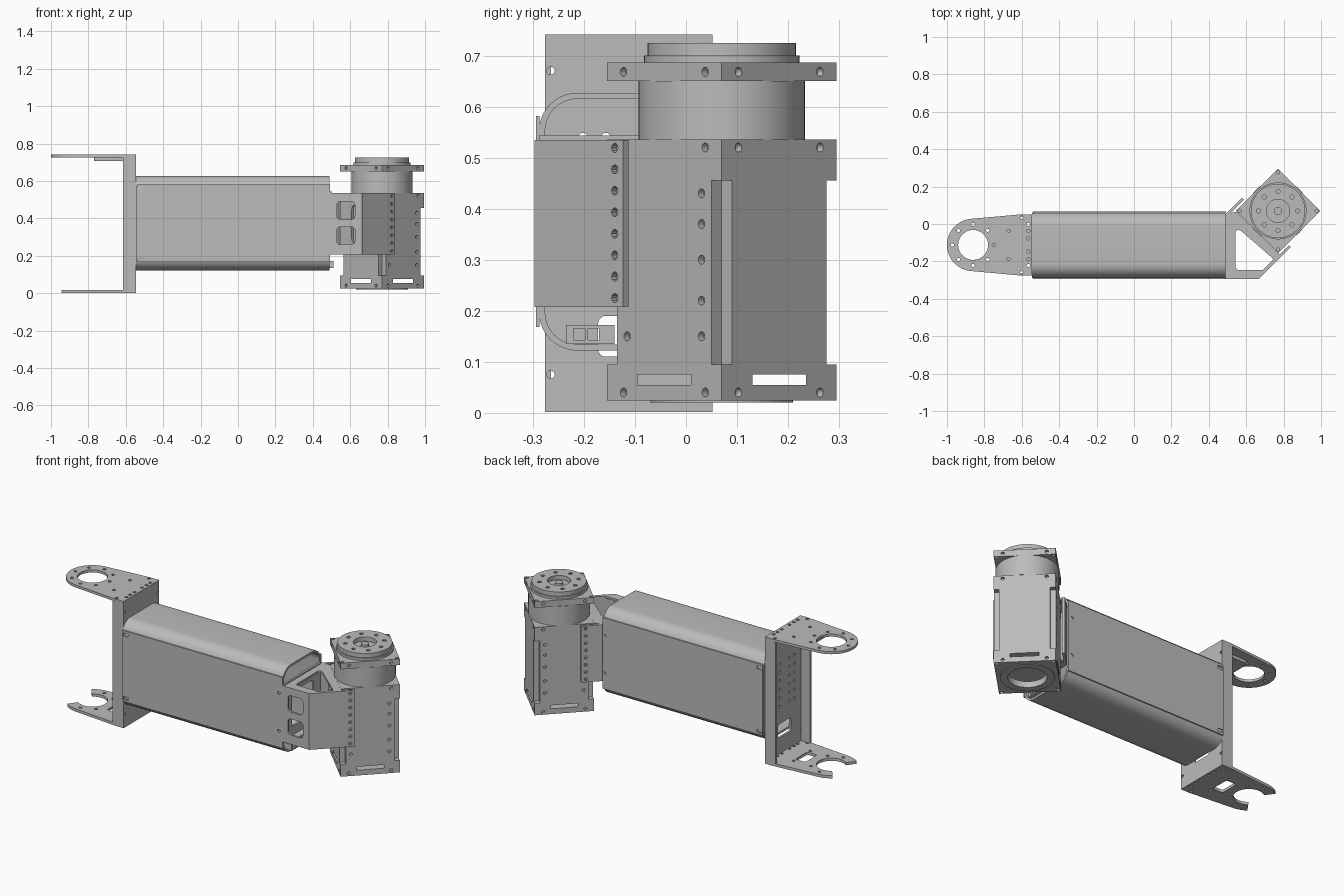
import bpy, bmesh
from math import sin, cos, pi, radians, sqrt
from mathutils import Matrix, Vector

if "Cube" in bpy.data.objects:
    bpy.data.objects.remove(bpy.data.objects["Cube"])

grey = bpy.data.materials.new("machined_grey")
grey.use_nodes = True
COLOR = (0.5, 0.5, 0.5, 1)
grey.diffuse_color = COLOR
grey.node_tree.nodes["Principled BSDF"].inputs["Base Color"].default_value = COLOR


def link(name, data):
    obj = bpy.data.objects.new(name, data)
    bpy.context.collection.objects.link(obj)
    return obj


def baked(obj):
    """Mesh of an object with its modifiers or curve fill applied."""
    deps = bpy.context.evaluated_depsgraph_get()
    return bpy.data.meshes.new_from_object(obj.evaluated_get(deps))


# Outlines
def arc(cx, cy, r, a0, a1, n=24):
    steps = [radians(a0 + (a1 - a0) * i / n) for i in range(n + 1)]
    return [(cx + r * cos(a), cy + r * sin(a)) for a in steps]


def circle(cx, cy, r, n=48):
    return arc(cx, cy, r, 0, 360, n)[:-1]


def dot(cx, cy, r=0.009):
    return circle(cx, cy, r, 10)


def rect(x0, x1, y0, y1, r=0.0):
    if not r:
        return [(x0, y0), (x1, y0), (x1, y1), (x0, y1)]
    return (arc(x1 - r, y1 - r, r, 0, 90, 10) + arc(x0 + r, y1 - r, r, 90, 180, 10)
            + arc(x0 + r, y0 + r, r, 180, 270, 10) + arc(x1 - r, y0 + r, r, 270, 360, 10))


def plate(name, loops, start, depth, turn=None, origin=(0, 0)):
    """Extrude an outline with holes: flat when turn is None, else upright along that angle."""
    cu = bpy.data.curves.new(name, 'CURVE')
    cu.dimensions, cu.fill_mode, cu.extrude = '2D', 'BOTH', depth / 2
    for pts in loops:
        sp = cu.splines.new('POLY')
        sp.points.add(len(pts) - 1)
        for p, (x, y) in zip(sp.points, pts):
            p.co = (x, y, 0, 1)
        sp.use_cyclic_u = True
    tmp = link(name + "_outline", cu)
    me = baked(tmp)
    bpy.data.objects.remove(tmp)
    mat = Matrix.Translation((0, 0, start + depth / 2))
    if turn is not None:
        a = radians(turn)
        basis = Matrix(((cos(a), 0, sin(a)), (sin(a), 0, -cos(a)), (0, 1, 0))).to_4x4()
        mat = Matrix.Translation((*origin, 0)) @ basis @ mat
    bm = bmesh.new()
    bm.from_mesh(me)
    bmesh.ops.remove_doubles(bm, verts=bm.verts, dist=1e-5)
    bmesh.ops.transform(bm, matrix=mat, verts=bm.verts)
    bmesh.ops.recalc_face_normals(bm, faces=bm.faces)
    bm.to_mesh(me)
    bm.free()
    me.materials.clear()
    me.materials.append(grey)
    me.name = name
    return link(name, me)


# Fork plates
FX, FY = -0.86, -0.112
root = [(-0.6, FY - 0.164), (-0.545, FY - 0.164), (-0.545, FY + 0.164), (-0.6, FY + 0.164)]
pins = [dot(-0.565, FY + s * k) for k in (0.035, 0.075, 0.11) for s in (-1, 1)]
pins += [dot(x, FY + s * k) for x, k in ((-0.6, 0.148), (-0.67, 0.075)) for s in (-1, 1)]
ring = [dot(FX + 0.11 * cos(i * pi / 4), FY + 0.11 * sin(i * pi / 4)) for i in range(8)]
plate("upper_fork_plate", [arc(FX, FY, 0.14, 95, 265, 40) + root, circle(FX, FY, 0.08)] + pins + ring,
      0.726, 0.015)
hook = arc(FX, FY, 0.08, 232, 488, 40) + arc(FX, FY, 0.14, 127, 95, 8) + root[::-1] + arc(FX, FY, 0.14, 265, 233, 8)
plate("lower_fork_plate", [hook, rect(-0.73, -0.665, FY - 0.055, FY + 0.055, 0.015)] + pins
      + [ring[i] for i in (1, 2, 6, 7)], 0.002, 0.016)
plate("fork_stiffener", [rect(-0.77, -0.557, FY - 0.1, FY + 0.1, 0.02)], 0.708, 0.018)

# Upright channel
web_holes = [dot(FY + s * 0.153, z, 0.008) for s in (-1, 1) for z in (0.075, 0.67)]
web_holes += [dot(FY + 0.045 * i, 0.29 + 0.05 * j) for i in (-2, -1, 1, 2) for j in range(6)]
plate("channel_web", [rect(FY - 0.164, FY + 0.164, 0.018, 0.726),
                      rect(FY - 0.06, FY + 0.06, 0.11, 0.19, 0.015)] + web_holes, -0.557, 0.012, 90)
for side, y in (("front", -0.264), ("back", 0.052)):
    plate(side + "_channel_flange", [rect(-0.615, -0.557, 0.018, 0.726)], 0, 0.012, 0, (0, y))

# Hollow arm with side panels
plate("arm_shell", [rect(-0.288, 0.062, 0.122, 0.627, 0.075), rect(-0.276, 0.05, 0.134, 0.615, 0.063)],
      -0.545, 1.035, 90)
for side, y in (("front", -0.287), ("back", 0.067)):
    plate(side + "_arm_panel", [rect(-0.54, 0.492, 0.168, 0.582)]
          + [dot(0.47, z) for z in (0.265, 0.485)]
          + [rect(-0.535, -0.505, z, z + 0.018) for z in (0.18, 0.55)], 0, 0.007, 0, (0, y))
plate("wire_plug", [rect(-0.235, -0.14, 0.135, 0.172)] + [rect(y, y + 0.022, 0.143, 0.165) for y in (-0.22, -0.192)],
      0.44, 0.07, 90)

# Elbow bracket
LOW, HIGH = 0.207, 0.535
plate("bracket_end_plate", [rect(-0.288, 0.05, LOW, HIGH + 0.008), rect(-0.22, -0.02, 0.27, 0.47, 0.02)],
      0.49, 0.012, 90)
plate("bracket_front_wall", [rect(0.49, 0.665, LOW, HIGH)]
      + [rect(0.528, 0.625, z, z + 0.095, 0.02) for z in (0.26, 0.395)], 0, 0.012, 0, (0, -0.283))
screws = [0.225 + 0.042 * i for i in range(8)]
plate("bracket_front_tab", [rect(0, 0.245, LOW, HIGH)] + [dot(0.222, z) for z in screws],
      0, 0.015, 45, (0.655, -0.286))
plate("bracket_back_tab", [rect(0, 0.125, LOW, HIGH)] + [dot(0.1, z) for z in screws],
      0, 0.015, 45, (0.49, 0.052))
outline = [(0.49, 0.052), (0.49, -0.292), (0.66, -0.292), (0.785, -0.168), (0.548, 0.066)]
window = [(0.542, -0.04), (0.542, -0.235), (0.555, -0.245), (0.69, -0.245), (0.745, -0.19), (0.735, -0.178),
          (0.57, -0.035), (0.555, -0.03)]
for side, z in (("lower", LOW), ("upper", HIGH - 0.012)):
    plate(side + "_bracket_frame", [outline, window], z, 0.012)
plate("bracket_motor_plate", [rect(0, 0.31, LOW, HIGH), rect(0.09, 0.22, 0.27, 0.47, 0.02)],
      0, 0.012, -45, (0.553, 0.06))

# Motor body: square section turned to stand on its corner
MX, MY, R = 0.77, 0.07, 0.225
quarter = [i * pi / 2 for i in range(4)]


def turned(pts, a):
    return [(MX + x * cos(a) - y * sin(a), MY + x * sin(a) + y * cos(a)) for x, y in pts]


def around(pts):
    return [p for a in quarter for p in turned(pts, a)]


C = 0.02
square = around([(R, 0)])
notched = around([(R - C, -C), (R - 2 * C, 0), (R - C, C)])
corner_holes = [circle(MX + 0.207 * cos(a), MY + 0.207 * sin(a), 0.009, 12) for a in quarter]
drilled = [
    plate("motor_top_block", [square], 0.455, 0.081),
    plate("motor_core", [notched], 0.095, 0.36),
    plate("motor_top_flange", [square] + corner_holes, 0.65, 0.036),
    plate("motor_bottom_flange", [square, circle(MX, MY, 0.1)] + corner_holes, 0.024, 0.031),
]
plate("motor_base_block", [square], 0.075, 0.02)
K = 0.06
for i, a in enumerate(quarter):
    plate("motor_corner_post_%d" % (i + 1), [turned([(R, 0), (R - K, K), (R - K, -K)], a)], 0.055, 0.02)
plate("motor_bottom_lip", [circle(MX, MY, 0.14), circle(MX, MY, 0.1)], 0.02, 0.004)

# Motor output end
plate("motor_neck", [circle(MX, MY, 0.163, 64)], 0.536, 0.114)
plate("output_collar", [circle(MX, MY, 0.152, 64)], 0.686, 0.014)
plate("output_disc", [circle(MX, MY, 0.145, 64), circle(MX, MY, 0.062)]
      + [dot(MX + 0.105 * cos(i * pi / 4), MY + 0.105 * sin(i * pi / 4), 0.011) for i in range(8)], 0.7, 0.025)
plate("output_hub", [circle(MX, MY, 0.022, 24)], 0.7, 0.016)

# Screw holes in the motor sides
bm = bmesh.new()
for face in range(4):
    spots = [(s, z) for s in (-0.113, 0.113) for z in (0.04, 0.52, 0.668)]
    if face in (1, 3):
        s = 0.103 if face == 3 else -0.103
        spots += [(s, z) for z in (0.15, 0.22, 0.3, 0.37, 0.43)] + [(-s, 0.15)]
    a = radians(45 + 90 * face)
    out, along = Vector((cos(a), sin(a), 0)), Vector((-sin(a), cos(a), 0))
    for s, z in spots:
        pos = Vector((MX, MY, z)) + out * (R / sqrt(2)) + along * s
        bmesh.ops.create_cone(bm, cap_ends=True, segments=12, radius1=0.009, radius2=0.009, depth=0.03,
                              matrix=Matrix.Translation(pos) @ out.to_track_quat('Z', 'Y').to_matrix().to_4x4())
me = bpy.data.meshes.new("screw_drill")
bm.to_mesh(me)
bm.free()
me.materials.append(grey)
drill = link("screw_drill", me)
drill.hide_render = True
for obj in drilled:
    mod = obj.modifiers.new("holes", 'BOOLEAN')
    mod.operation, mod.solver, mod.object = 'DIFFERENCE', 'EXACT', drill
    cut = baked(obj)
    obj.modifiers.clear()
    obj.data = cut
bpy.data.objects.remove(drill)

# Smooth the round walls, keep the edges sharp
bpy.ops.object.select_all(action='DESELECT')
for obj in bpy.context.collection.objects:
    if obj.type == 'MESH':
        obj.select_set(True)
        bpy.context.view_layer.objects.active = obj
bpy.ops.object.shade_smooth_by_angle(angle=radians(35))
